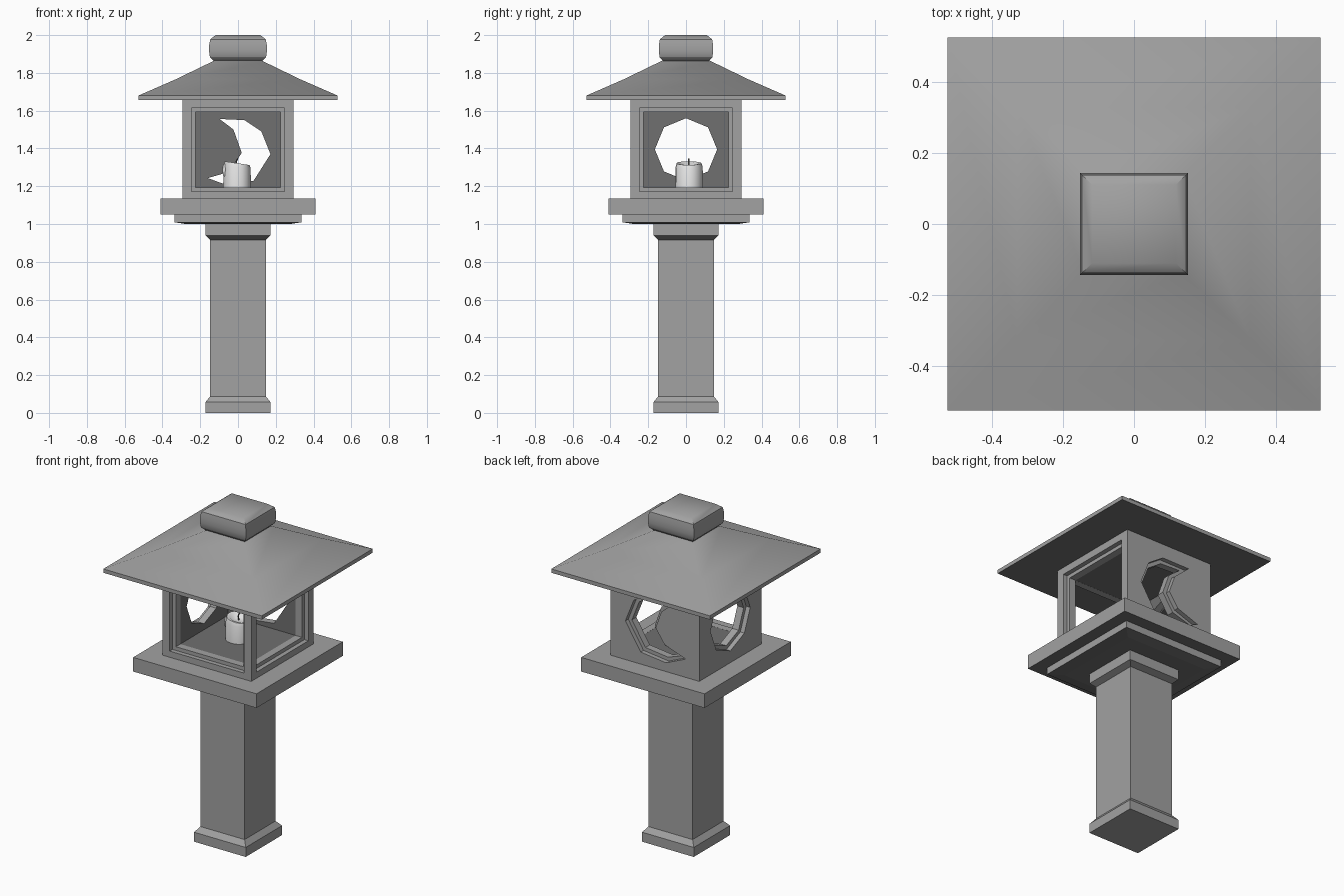
import bpy, bmesh, math
from mathutils import Vector, Matrix

cube = bpy.data.objects.get("Cube")
if cube:
    bpy.data.objects.remove(cube)


def material(name, rgb):
    m = bpy.data.materials.new(name)
    m.use_nodes = True
    m.diffuse_color = (*rgb, 1)
    m.node_tree.nodes["Principled BSDF"].inputs["Base Color"].default_value = (*rgb, 1)
    return m


STONE = material("grey stone", (0.36, 0.36, 0.36))
DARK = material("dark stone", (0.16, 0.16, 0.16))
WAX = material("pale wax", (0.8, 0.8, 0.8))
WICK = material("dark wick", (0.1, 0.1, 0.1))


def make(name, bm, mat, smooth=None):
    bmesh.ops.recalc_face_normals(bm, faces=bm.faces)
    mesh = bpy.data.meshes.new(name)
    bm.to_mesh(mesh)
    bm.free()
    mesh.materials.append(mat)
    ob = bpy.data.objects.new(name, mesh)
    bpy.context.collection.objects.link(ob)
    if smooth:
        bpy.ops.object.select_all(action="DESELECT")
        ob.select_set(True)
        bpy.context.view_layer.objects.active = ob
        bpy.ops.object.shade_smooth_by_angle(angle=math.radians(smooth))
    return ob


def darken(ob, rule):
    """Give the dark stone to the faces that meet the rule."""
    ob.data.materials.append(DARK)
    slot = len(ob.data.materials) - 1
    for face in ob.data.polygons:
        if rule(face):
            face.material_index = slot


def loft(rings):
    """Skin a list of closed rings and cap both ends."""
    bm = bmesh.new()
    loops = [[bm.verts.new(p) for p in ring] for ring in rings]
    n = len(loops[0])
    for a, b in zip(loops, loops[1:]):
        for i in range(n):
            j = (i + 1) % n
            bm.faces.new((a[i], a[j], b[j], b[i]))
    bm.faces.new(loops[0][::-1])
    bm.faces.new(loops[-1])
    return bm


def square_stack(name, profile, depth=1.0, smooth=None):
    """Square tower from (half width, height) pairs."""
    corners = ((-1, -1), (1, -1), (1, 1), (-1, 1))
    rings = [[(h * x, h * y * depth, z) for x, y in corners] for h, z in profile]
    return make(name, loft(rings), STONE, smooth)


def grow(outline, d):
    """Offset a counter-clockwise outline outwards, limiting sharp tips."""
    pts = [Vector(p) for p in outline]
    out = []
    for i, p in enumerate(pts):
        a = (p - pts[i - 1]).normalized()
        b = (pts[(i + 1) % len(pts)] - p).normalized()
        na, nb = Vector((a.y, -a.x)), Vector((b.y, -b.x))
        m = (na + nb).normalized()
        out.append(p + m * d / max(m.dot(na), 0.5))
    return out


def cut(target, outline, near, far, turn=0):
    """Cut a prism through the front wall, turned about the vertical axis."""
    rings = [[(p[0], y, p[1]) for p in outline] for y in (near, far)]
    bm = loft(rings)
    bmesh.ops.rotate(bm, verts=bm.verts, matrix=Matrix.Rotation(turn, 3, "Z"))
    tool = make("cutter", bm, STONE)
    tool.hide_render = True
    mod = target.modifiers.new("cut", "BOOLEAN")
    mod.operation, mod.solver, mod.object = "DIFFERENCE", "EXACT", tool
    bpy.context.view_layer.objects.active = target
    bpy.ops.object.modifier_apply(modifier=mod.name)
    bpy.data.objects.remove(tool)


def rect(h, low, high):
    return [(-h, low), (h, low), (h, high), (-h, high)]


# Post, platform, roof and finial, dark on the sheltered undersides
post = square_stack("post", [(0.172, 0), (0.172, 0.057), (0.147, 0.088), (0.147, 0.915),
                             (0.172, 0.94), (0.172, 1.0)])
slab = square_stack("platform_underside", [(0.27, 0.999), (0.336, 1.009), (0.336, 1.05)])
platform = square_stack("platform", [(0.41, 1.05), (0.41, 1.135)])
roof = square_stack("roof", [(0.527, 1.657), (0.527, 1.68), (0.33, 1.766), (0.14, 1.858),
                             (0.1, 1.878)], smooth=50)
finial = square_stack("finial", [(0.128, 1.862), (0.149, 1.884), (0.153, 1.915), (0.153, 1.945),
                                 (0.147, 1.978), (0.118, 2.0)], depth=0.94, smooth=40)
for part in (post, slab, platform, roof, finial):
    darken(part, lambda f: f.normal.z < -0.5 and f.center.z > 0.5)

# Lantern room, hollowed out
room = square_stack("lantern_room", [(0.295, 1.13), (0.295, 1.66)])
cut(room, rect(0.226, 1.1935, 1.5925), -0.226, 0.226)

# Square windows on two sides, octagon and crescent on the others, all with a stepped rim
window = rect(0.2255, 1.194, 1.592)
octagon = [(0.165 * math.cos(i * math.pi / 4), 1.395 + 0.165 * math.sin(i * math.pi / 4))
           for i in range(8)]
crescent = [(-0.098, 1.556), (-0.024, 1.5), (0.02, 1.376), (-0.05, 1.275), (-0.16, 1.243),
            (-0.07, 1.21), (0.082, 1.228), (0.172, 1.37), (0.124, 1.49), (0.034, 1.55)]
mirrored = [(-x, z) for x, z in reversed(crescent)]
for shape, turn in ((window, 0), (window, math.pi / 2),
                    (octagon, -math.pi / 2), (mirrored, math.pi)):
    cut(room, shape, -0.4, -0.2, turn)
    cut(room, grow(shape, 0.022), -0.4, -0.268, turn)
darken(room, lambda f: max(abs(f.center.x), abs(f.center.y)) < 0.228
       and 1.18 < f.center.z < 1.6)

# Candle with an uneven, hollowed top
CX, CY, R, SIDES = -0.005, 0.015, 0.072, 16


def candle_ring(scale, z, lean):
    ring = []
    for i in range(SIDES):
        a = i * math.tau / SIDES
        r = R * scale * (1 + 0.02 * math.sin(5 * a))
        ring.append((CX + r * math.cos(a), CY + r * math.sin(a), z - lean * math.cos(a)))
    return ring


make("candle", loft([candle_ring(1.02, 1.192, 0), candle_ring(1, 1.3, 0.005),
                     candle_ring(0.92, 1.322, 0.01), candle_ring(0.7, 1.32, 0.008),
                     candle_ring(0.4, 1.305, 0)]), WAX, 50)

# Wax drips down the side
for k, (angle, z, length) in enumerate(((3.5, 1.285, 0.035), (2.2, 1.29, 0.03))):
    drip = bmesh.new()
    bmesh.ops.create_uvsphere(drip, u_segments=8, v_segments=6, radius=0.01)
    bmesh.ops.scale(drip, vec=(1, 1, length / 0.01), verts=drip.verts)
    bmesh.ops.translate(drip, verts=drip.verts,
                        vec=(CX + R * math.cos(angle), CY + R * math.sin(angle), z))
    make(f"wax_drip_{k + 1}", drip, WAX, 60)

# Leaning wick
wick = [[(CX + x + 0.004 * math.cos(i * math.tau / 6), CY + 0.004 * math.sin(i * math.tau / 6), z)
         for i in range(6)] for x, z in ((0, 1.3), (-0.004, 1.33), (0.004, 1.348))]
make("wick", loft(wick), WICK, 60)
